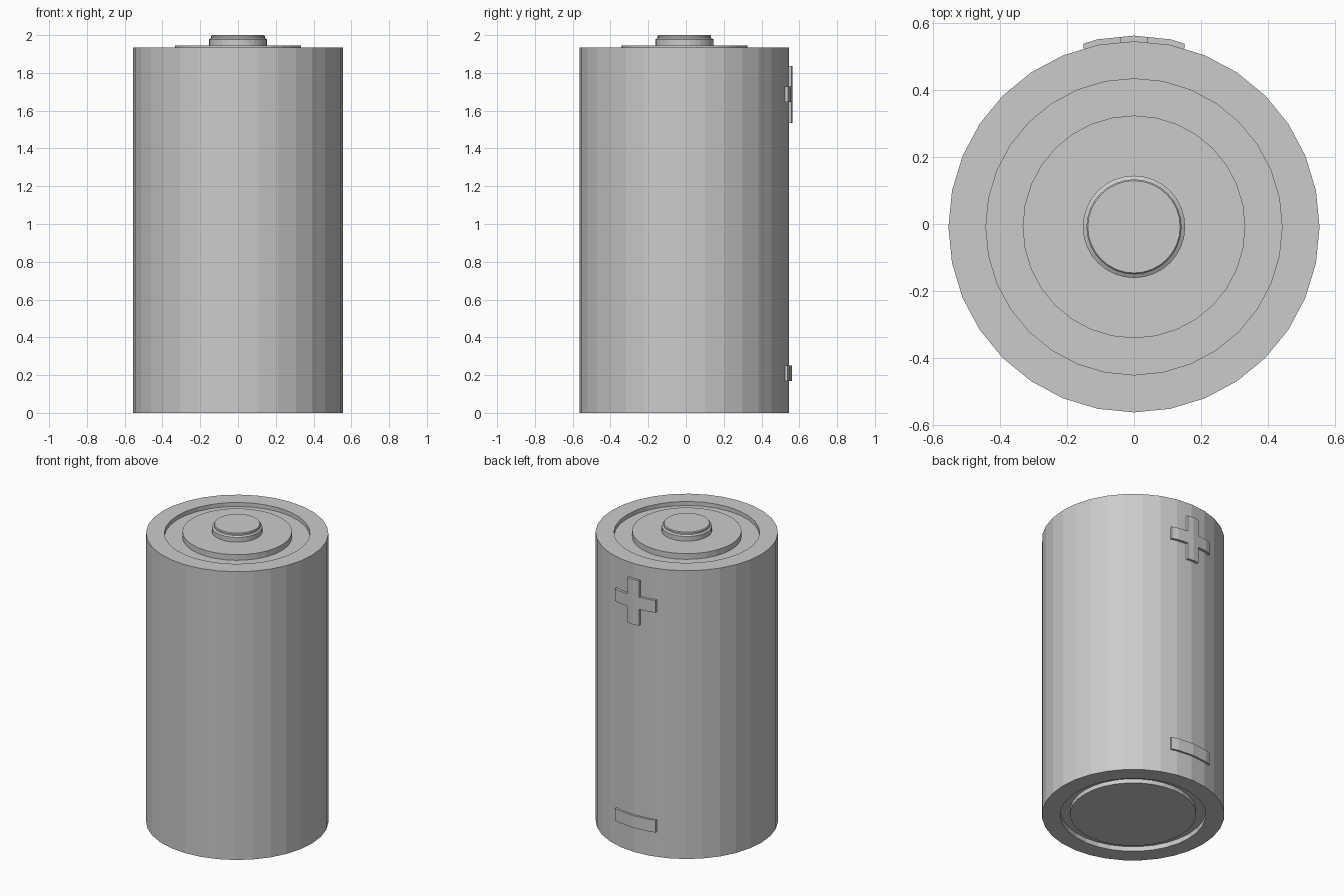
import bpy, bmesh, math

if "Cube" in bpy.data.objects:
    bpy.data.objects.remove(bpy.data.objects["Cube"])

SIDES = 32
R = 0.555          # casing radius
CY = -0.0085       # casing axis, offset so the raised marks stay in bounds


def make_object(name, bm):
    bmesh.ops.recalc_face_normals(bm, faces=bm.faces)
    mesh = bpy.data.meshes.new(name)
    bm.to_mesh(mesh)
    bm.free()
    obj = bpy.data.objects.new(name, mesh)
    bpy.context.collection.objects.link(obj)
    return obj


def lathe(name, profile):
    """Closed solid turned from (radius, z) points, with n-gon end caps."""
    bm = bmesh.new()
    rings = []
    for r, z in profile:
        rings.append([bm.verts.new((r * math.cos(2 * math.pi * i / SIDES),
                                    CY + r * math.sin(2 * math.pi * i / SIDES), z))
                      for i in range(SIDES)])
    for a, b in zip(rings, rings[1:]):
        for i in range(SIDES):
            j = (i + 1) % SIDES
            bm.faces.new((a[i], a[j], b[j], b[i]))
    bm.faces.new(rings[0][::-1])
    bm.faces.new(rings[-1])
    return make_object(name, bm)


def wall_y(x):
    """Back surface of the faceted casing at a given x."""
    step = 2 * math.pi / SIDES
    k = 0
    while R * math.sin((k + 1) * step) < abs(x):
        k += 1
    x0, x1 = R * math.sin(k * step), R * math.sin((k + 1) * step)
    y0, y1 = R * math.cos(k * step), R * math.cos((k + 1) * step)
    return CY + y0 + (y1 - y0) * (abs(x) - x0) / (x1 - x0)


def raised_mark(name, zs, filled, raise_by):
    """Curved sign on the back wall; filled(x, z) picks the grid cells."""
    edge = R * math.sin(2 * math.pi / SIDES)
    xs = [-0.15, -edge, -0.041, 0, 0.041, edge, 0.15]
    bm = bmesh.new()
    grid = [[bm.verts.new((x, wall_y(x) - 0.003, z)) for z in zs] for x in xs]
    for i in range(len(xs) - 1):
        for j in range(len(zs) - 1):
            if filled((xs[i] + xs[i + 1]) / 2, (zs[j] + zs[j + 1]) / 2):
                bm.faces.new((grid[i][j], grid[i + 1][j],
                              grid[i + 1][j + 1], grid[i][j + 1]))
    bmesh.ops.delete(bm, geom=[v for v in bm.verts if not v.link_faces],
                     context='VERTS')
    # keep the inner skin and push a copy outward along the radius
    inner = bm.faces[:]
    out = bmesh.ops.extrude_face_region(bm, geom=inner, use_keep_orig=True)
    for v in out['geom']:
        if isinstance(v, bmesh.types.BMVert):
            s = 1 + (raise_by + 0.003) / R
            v.co.x = v.co.x * (1 + (s - 1) * 0.2)
            v.co.y = CY + (v.co.y - CY) * s
    return make_object(name, bm)


# Casing with recessed rings at both ends
lathe("casing", [
    (0.384, 0.004), (0.384, 0.032), (0.443, 0.032), (0.443, 0.0),
    (R, 0.0), (R, 1.935), (0.443, 1.935), (0.443, 1.908),
    (0.333, 1.908), (0.333, 1.946)])

# Positive contact button
lathe("contact_button", [
    (0.153, 1.94), (0.153, 1.978), (0.142, 1.985), (0.142, 1.995), (0.138, 2.0)])

# Polarity marks on the back
raised_mark("plus_mark", [1.535, 1.645, 1.727, 1.837],
            lambda x, z: abs(x) < 0.041 or 1.645 < z < 1.727, 0.017)
raised_mark("minus_mark", [0.168, 0.25], lambda x, z: True, 0.014)
